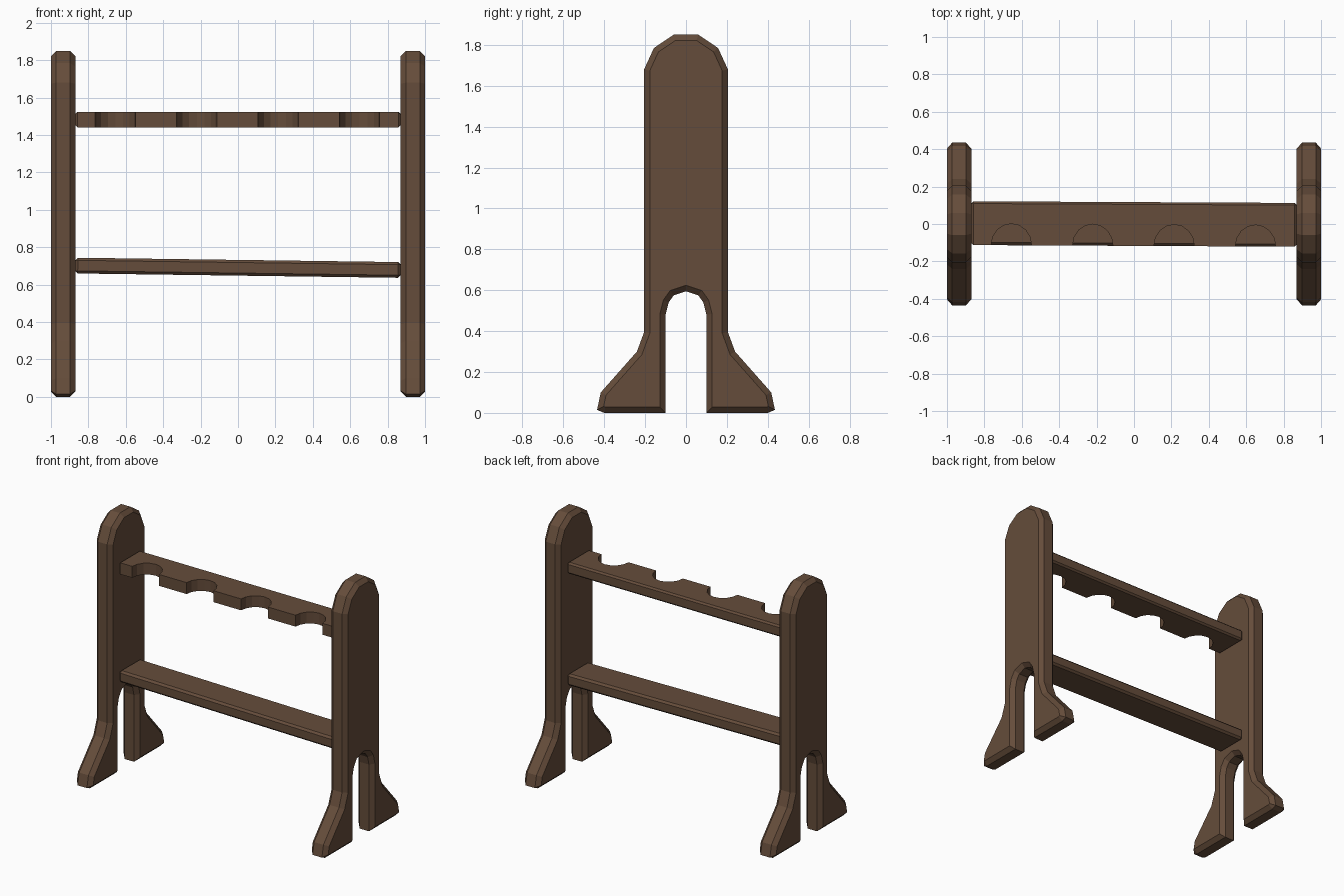
import bpy
import bmesh
from math import cos, sin, pi
from mathutils import Vector

default_cube = bpy.data.objects.get("Cube")
if default_cube:
    bpy.data.objects.remove(default_cube, do_unlink=True)

wood = bpy.data.materials.new("dark_brown_wood")
wood.use_nodes = True
brown = (0.13, 0.073, 0.043, 1)
wood.diffuse_color = brown
wood.node_tree.nodes["Principled BSDF"].inputs["Base Color"].default_value = brown


def prism(name, start, sweep, chamfer, is_chamfered, location, rotation=(0, 0, 0)):
    """Extrude a flat outline along sweep and chamfer the chosen edges."""
    bm = bmesh.new()
    sweep = Vector(sweep)
    start = [Vector(p) - sweep / 2 for p in start]
    face = bm.faces.new([bm.verts.new(p) for p in start])
    extruded = bmesh.ops.extrude_face_region(bm, geom=[face], use_keep_orig=True)
    moved = [v for v in extruded["geom"] if isinstance(v, bmesh.types.BMVert)]
    bmesh.ops.translate(bm, verts=moved, vec=sweep)
    bmesh.ops.recalc_face_normals(bm, faces=bm.faces)
    edges = [e for e in bm.edges if is_chamfered(*[v.co for v in e.verts])]
    bmesh.ops.bevel(bm, geom=edges, offset=chamfer, offset_type='OFFSET',
                    segments=1, profile=0.5, affect='EDGES', clamp_overlap=False)
    bmesh.ops.recalc_face_normals(bm, faces=bm.faces)
    mesh = bpy.data.meshes.new(name)
    bm.to_mesh(mesh)
    bm.free()
    mesh.materials.append(wood)
    obj = bpy.data.objects.new(name, mesh)
    obj.location = location
    obj.rotation_euler = rotation
    bpy.context.collection.objects.link(obj)
    return obj


# End panels: arched top, splayed feet and an arched slot between them
half_outline = [
    (0.06, 0.575), (0.085, 0.54), (0.10, 0.48), (0.10, 0),
    (0.40, 0), (0.435, 0.015), (0.417, 0.10), (0.24, 0.30), (0.205, 0.395),
    (0.205, 1.68), (0.157, 1.785), (0.06, 1.85),
]
mirrored = [(-y, z) for y, z in reversed(half_outline)]
panel_outline = [(0, y, z) for y, z in [(0, 0.595)] + half_outline + mirrored]

for name, side in (("left_end_panel", 1), ("right_end_panel", -1)):
    prism(name, panel_outline, (0.13, 0, 0), 0.028,
          lambda a, b: abs(a.x - b.x) < 0.001, (side * 0.935, 0, 0))

# Upper rail with four round notches along its front edge
half_length, half_depth = 0.87, 0.117
notch_radius, steps = 0.108, 8
rail_outline = [(-half_length, -half_depth, 0)]
for i in range(4):
    centre = -0.655 + i * 0.435
    for k in range(steps + 1):
        angle = pi - pi * k / steps
        rail_outline.append((centre + notch_radius * cos(angle),
                             -half_depth + 0.115 * sin(angle), 0))
rail_outline += [(half_length, -half_depth, 0),
                 (half_length, half_depth, 0), (-half_length, half_depth, 0)]


def back_or_end(a, b):
    at_back = min(a.y, b.y) > half_depth - 0.001
    at_end = abs(a.x - b.x) < 0.001 and abs(a.x) > half_length - 0.001
    return at_back or at_end


prism("notched_upper_rail", rail_outline, (0, 0, 0.082), 0.012, back_or_end,
      (0, 0, 1.482), (0, 0, -0.005))

# Lower shelf, hung slightly askew
shelf_outline = [(x * half_length, y * half_depth, 0)
                 for x, y in ((-1, -1), (1, -1), (1, 1), (-1, 1))]
prism("lower_shelf", shelf_outline, (0, 0, 0.084), 0.014, lambda a, b: True,
      (0, 0, 0.69), (0, 0.0135, -0.005))
